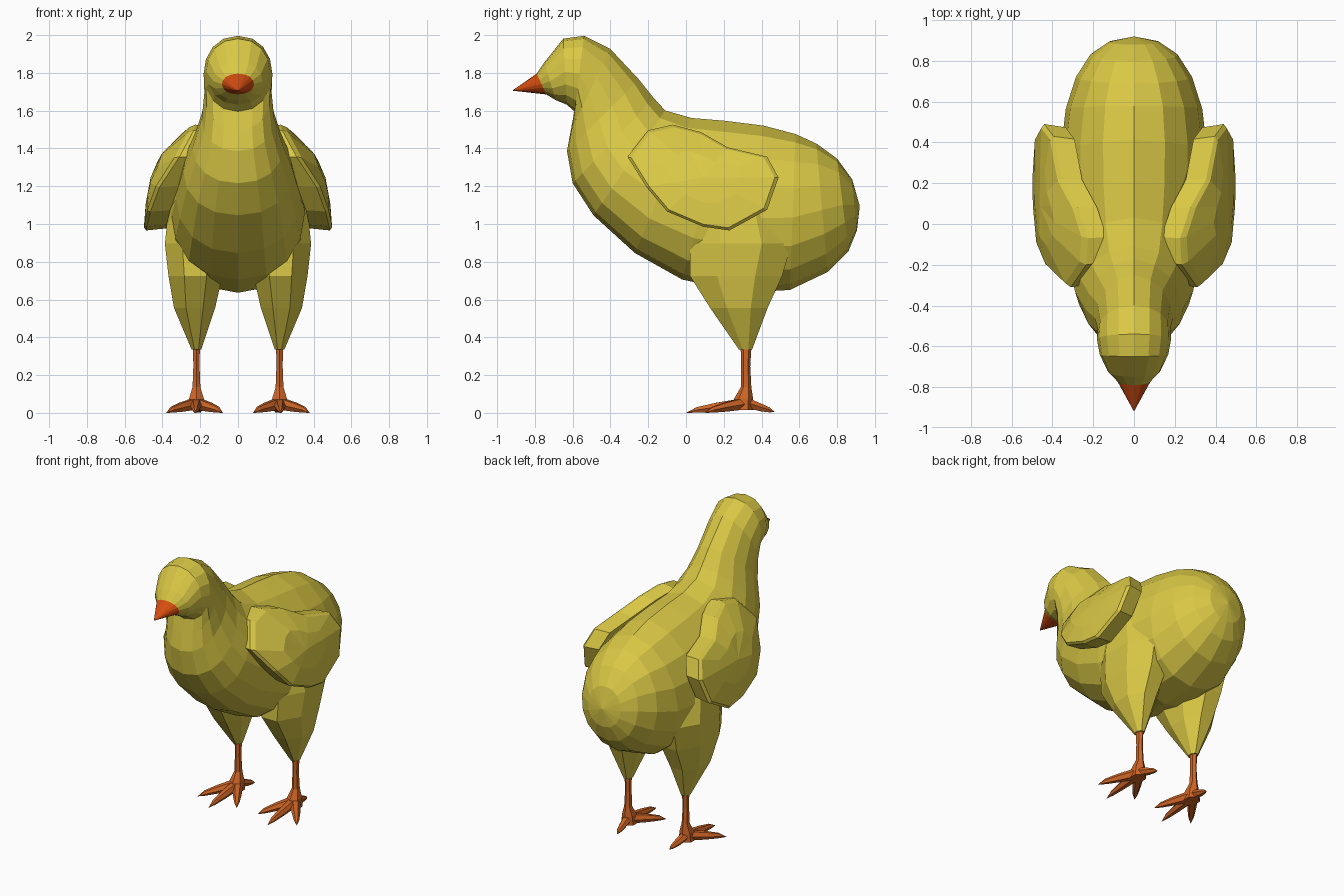
import bpy, bmesh, math
from mathutils import Vector

if "Cube" in bpy.data.objects:
    bpy.data.objects.remove(bpy.data.objects["Cube"])


def material(name, rgb):
    m = bpy.data.materials.new(name)
    m.diffuse_color = (*rgb, 1)
    m.use_nodes = True
    m.node_tree.nodes["Principled BSDF"].inputs["Base Color"].default_value = m.diffuse_color
    return m


YELLOW = material("down_yellow", (0.70, 0.58, 0.06))
ORANGE = material("leg_orange", (0.62, 0.13, 0.02))
BEAK = material("beak_orange", (0.66, 0.075, 0.005))


def loft(name, rings, mat, cap_start=True, cap_end=True, tip=None):
    """Skin a list of equal-length point rings; an optional tip closes the end."""
    bm = bmesh.new()
    rows = [[bm.verts.new(p) for p in r] for r in rings]
    n = len(rows[0])
    for a, b in zip(rows, rows[1:]):
        for i in range(n):
            j = (i + 1) % n
            bm.faces.new((a[i], a[j], b[j], b[i]))
    if cap_start:
        bm.faces.new(rows[0][::-1])
    if tip is not None:
        t = bm.verts.new(tip)
        for i in range(n):
            bm.faces.new((rows[-1][i], rows[-1][(i + 1) % n], t))
    elif cap_end:
        bm.faces.new(rows[-1])
    bmesh.ops.recalc_face_normals(bm, faces=bm.faces)
    me = bpy.data.meshes.new(name)
    bm.to_mesh(me)
    bm.free()
    me.materials.append(mat)
    ob = bpy.data.objects.new(name, me)
    bpy.context.collection.objects.link(ob)
    return ob


def body_ring(ty, tz, by, bz, w, egg, n=16):
    """Slanted cross-section from a top point to a bottom point of the profile."""
    pts = []
    for i in range(n):
        a = 2 * math.pi * i / n
        t = ((1 - math.cos(a)) / 2) ** egg
        s = math.sin(a)
        x = w * math.copysign(abs(s) ** 0.9, s)
        pts.append((x, ty + (by - ty) * t, tz + (bz - tz) * t))
    return pts


def flat_ring(cx, cy, z, rx, ry, n=8):
    return [(cx + rx * math.cos(2 * math.pi * (i + 0.5) / n),
             cy + ry * math.sin(2 * math.pi * (i + 0.5) / n), z) for i in range(n)]


# Head, neck and body: top y, z, bottom y, z, half width, egg shape
sections = [
    (-0.79, 1.80, -0.74, 1.69, 0.085, 1.0),
    (-0.75, 1.86, -0.69, 1.66, 0.13, 1.0),
    (-0.65, 1.985, -0.63, 1.635, 0.168, 1.0),
    (-0.54, 2.00, -0.59, 1.60, 0.182, 1.0),
    (-0.40, 1.93, -0.61, 1.50, 0.178, 0.9),
    (-0.25, 1.77, -0.63, 1.39, 0.192, 0.85),
    (-0.17, 1.67, -0.60, 1.22, 0.24, 0.8),
    (-0.11, 1.605, -0.49, 1.05, 0.29, 0.8),
    (0.03, 1.565, -0.27, 0.85, 0.33, 0.8),
    (0.21, 1.55, -0.02, 0.71, 0.355, 0.82),
    (0.41, 1.525, 0.30, 0.64, 0.36, 0.85),
    (0.58, 1.48, 0.55, 0.655, 0.335, 0.9),
    (0.69, 1.43, 0.75, 0.75, 0.285, 0.95),
    (0.80, 1.35, 0.86, 0.86, 0.215, 1.0),
    (0.88, 1.24, 0.905, 0.97, 0.125, 1.0),
]
loft("body", [body_ring(*s) for s in sections], YELLOW,
     cap_start=False, tip=(0, 0.92, 1.10))

# Beak continues the front opening of the head
loft("beak", [body_ring(*sections[0])], BEAK, cap_start=False, tip=(0, -0.92, 1.71))

# Wing outline in y, z
outline = [(-0.31, 1.36), (-0.20, 1.50), (-0.07, 1.53), (0.08, 1.49), (0.22, 1.41),
           (0.43, 1.36), (0.49, 1.25), (0.43, 1.08), (0.23, 0.97), (0.09, 0.99),
           (-0.10, 1.07), (-0.21, 1.20)]
WC = (0.09, 1.25)


def interp(v, table):
    if v <= table[0][0]:
        return table[0][1]
    for (a, p), (b, q) in zip(table, table[1:]):
        if v <= b:
            return p + (q - p) * (v - a) / (b - a)
    return table[-1][1]


def wing_x(y, z):
    """Outward surface of the wing: flares downward, tucks in at the front."""
    x = interp(z, [(0.97, 0.50), (1.10, 0.485), (1.25, 0.455), (1.36, 0.41),
                   (1.45, 0.335), (1.53, 0.245)])
    return x - interp(y, [(-0.31, 0.085), (-0.2, 0.03), (-0.05, 0.0)])


def wing_ring(side, scale, drop):
    pts = []
    for y, z in outline:
        y, z = WC[0] + (y - WC[0]) * scale, WC[1] + (z - WC[1]) * scale
        pts.append((side * (wing_x(y, z) - drop), y, z))
    return pts


def toe(name, start, tip, r):
    """Tapered toe with a bend near its middle."""
    a, b = Vector(start), Vector(tip)
    d = b - a
    across = Vector((-d.y, d.x, 0)).normalized()
    rings = []
    for f, z, k in ((0, a.z, 1.0), (0.45, 0.034, 0.8), (0.8, 0.02, 0.5)):
        c = a + d * f
        c.z = z
        up = min(r * k, z - 0.003)
        rings.append([c + across * r * k * math.cos(q) + Vector((0, 0, up * math.sin(q)))
                      for q in [2 * math.pi * i / 6 for i in range(6)]])
    loft(name, rings, ORANGE, tip=b)


for side, tag in ((1, "left"), (-1, "right")):
    # Wing: inner face, thick rim, bevel and gently curved outer face
    loft(tag + "_wing",
         [wing_ring(side, 0.96, 0.12), wing_ring(side, 1.0, 0.015),
          wing_ring(side, 0.95, 0.0), wing_ring(side, 0.5, -0.006)],
         YELLOW, tip=(side * (wing_x(*WC) + 0.008), *WC))

    # Feathered thigh tapering to the ankle
    loft(tag + "_thigh",
         [flat_ring(side * cx, cy, z, rx, ry) for cx, cy, z, rx, ry in (
             (0.220, 0.315, 0.34, 0.028, 0.038), (0.230, 0.280, 0.56, 0.118, 0.165),
             (0.225, 0.265, 0.73, 0.155, 0.265), (0.230, 0.290, 0.90, 0.170, 0.290),
             (0.220, 0.270, 1.12, 0.155, 0.220), (0.200, 0.250, 1.30, 0.100, 0.120))],
         YELLOW)

    # Shank flaring into the foot
    loft(tag + "_shank",
         [flat_ring(side * 0.22, cy, z, rx, ry, 6) for cy, z, rx, ry in (
             (0.318, 0.36, 0.021, 0.029), (0.316, 0.25, 0.019, 0.024),
             (0.318, 0.14, 0.024, 0.028), (0.305, 0.08, 0.045, 0.050),
             (0.295, 0.02, 0.052, 0.065))],
         ORANGE)

    # Three forward toes and one hind toe
    for label, x, y in (("inner", 0.08, 0.10), ("middle", 0.225, 0.0), ("outer", 0.38, 0.10)):
        toe(f"{tag}_{label}_toe", (side * (0.22 + (x - 0.22) * 0.1), 0.29, 0.05),
            (side * x, y, 0.004), 0.034)
    toe(tag + "_hind_toe", (side * 0.22, 0.33, 0.055), (side * 0.20, 0.47, 0.008), 0.03)

# Rest the feet exactly on the ground
bpy.context.view_layer.update()
low = min((o.matrix_world @ v.co).z for o in bpy.data.objects for v in o.data.vertices)
for o in bpy.data.objects:
    o.location.z -= low
